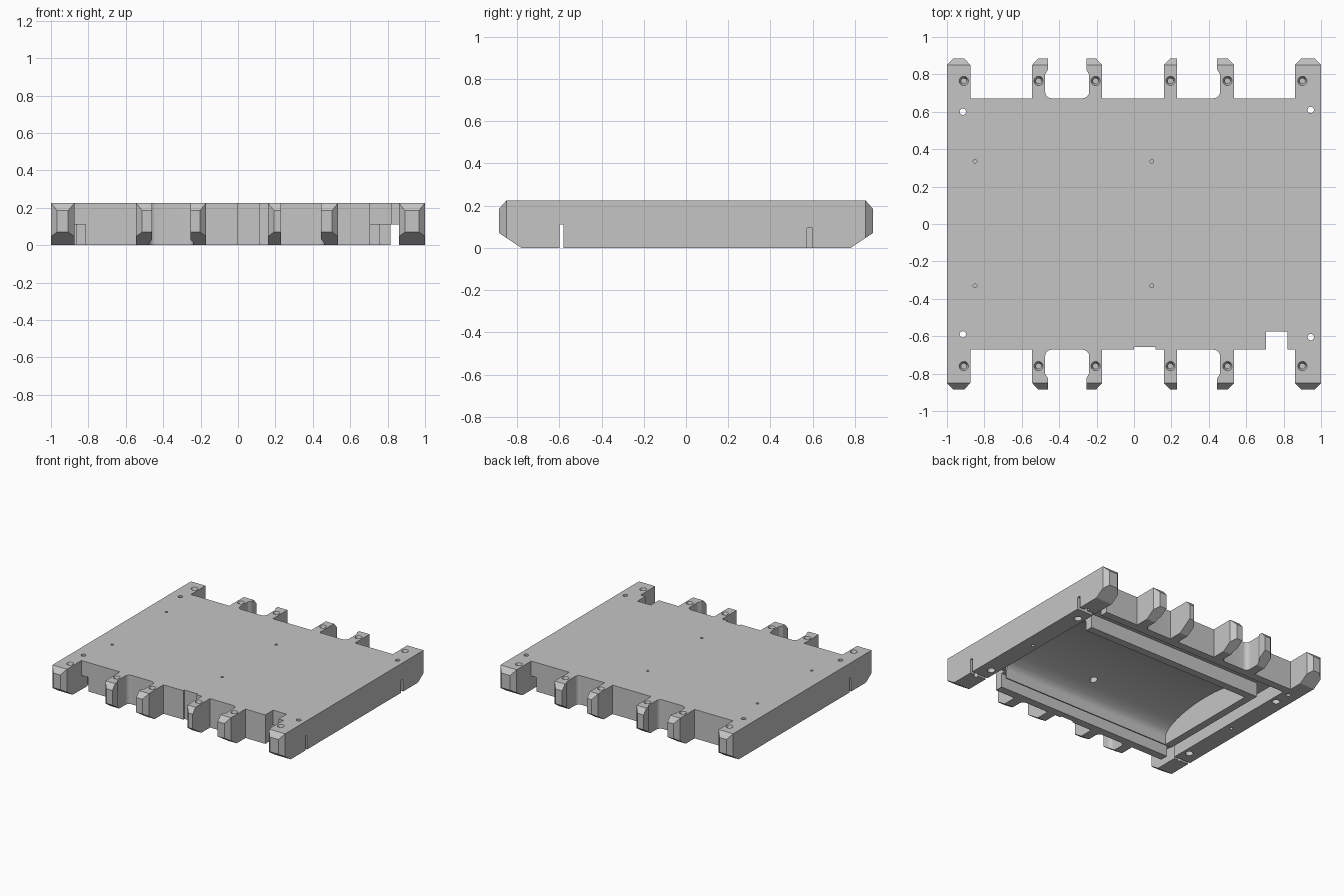
import bpy, bmesh
from math import sin, cos, pi
from mathutils import Matrix, Vector

cube = bpy.data.objects.get("Cube")
if cube:
    bpy.data.objects.remove(cube)

TOP, EDGE, TIP, UNDER = 0.225, 0.672, 0.885, 0.11

grey = bpy.data.materials.new("plain grey")
grey.use_nodes = True
grey.diffuse_color = (0.56, 0.56, 0.56, 1)
grey.node_tree.nodes["Principled BSDF"].inputs["Base Color"].default_value = (0.56, 0.56, 0.56, 1)


def make_object(name, bm):
    bmesh.ops.recalc_face_normals(bm, faces=bm.faces[:])
    mesh = bpy.data.meshes.new(name)
    bm.to_mesh(mesh)
    bm.free()
    mesh.materials.append(grey)
    obj = bpy.data.objects.new(name, mesh)
    bpy.context.collection.objects.link(obj)
    return obj


def add_box(bm, x0, x1, y0, y1, z0, z1):
    centre = Matrix.Translation(((x0 + x1) / 2, (y0 + y1) / 2, (z0 + z1) / 2))
    size = Matrix.Diagonal((x1 - x0, y1 - y0, z1 - z0, 1))
    bmesh.ops.create_cube(bm, size=1, matrix=centre @ size)


def add_hole(bm, x, y, z0, z1, r0, r1):
    bmesh.ops.create_cone(bm, cap_ends=True, segments=20, radius1=r0, radius2=r1,
                          depth=z1 - z0, matrix=Matrix.Translation((x, y, (z0 + z1) / 2)))


def add_prism(bm, points, shift):
    face = bm.faces.new([bm.verts.new(p) for p in points])
    grown = bmesh.ops.extrude_face_region(bm, geom=[face])["geom"]
    bmesh.ops.translate(bm, vec=shift, verts=[v for v in grown if isinstance(v, bmesh.types.BMVert)])


def combine(target, bm, operation):
    helper = make_object("helper", bm)
    helper.hide_render = True
    mod = target.modifiers.new("combine", 'BOOLEAN')
    mod.operation, mod.solver, mod.object = operation, 'EXACT', helper
    bpy.context.view_layer.objects.active = target
    bpy.ops.object.modifier_apply(modifier=mod.name)
    bpy.data.objects.remove(helper)


def cut_boxes(target, *boxes):
    """Cut away boxes one by one, so that they may overlap."""
    for box in boxes:
        bm = bmesh.new()
        add_box(bm, *box)
        combine(target, bm, 'DIFFERENCE')


def tab_side(x, out, hook, chamfer, fillet):
    """Plan points up one side of a tab, from the slab to the tip."""
    r = 0.035
    pts = [(x, EDGE - 0.012)]
    if fillet:
        pts = [(x + out * r, EDGE - 0.012)]
        for i in range(9):
            a = i / 8 * pi / 2
            pts.append((x + out * r * (1 - sin(a)), EDGE + r * (1 - cos(a))))
    if hook:
        pts += [(x, 0.8), (x + out * 0.015, 0.825)]
        x += out * 0.015
    if chamfer:
        pts.append((x, 0.85))
        x -= out * 0.033
    return pts + [(x, TIP)]


def add_tab(bm, x0, x1, left, right, end):
    plan = tab_side(x0, -1, *left) + tab_side(x1, 1, *right)[::-1]
    part = bmesh.new()
    add_prism(part, [(x, y, 0) for x, y in plan], (0, 0, TOP))
    # sloped top and bottom of the tip
    for point, normal in (((0, 0.85, TOP), (0, 0.04, 0.035)), ((0, 0.78, 0), (0, 0.07, -0.105))):
        cut = bmesh.ops.bisect_plane(part, geom=part.verts[:] + part.edges[:] + part.faces[:],
                                     plane_co=Vector(point), plane_no=Vector(normal), clear_outer=True)
        rim = [e for e in cut["geom_cut"] if isinstance(e, bmesh.types.BMEdge)]
        bmesh.ops.holes_fill(part, edges=rim)
    bmesh.ops.scale(part, vec=(1, end, 1), verts=part.verts[:])
    bmesh.ops.recalc_face_normals(part, faces=part.faces[:])
    temp = bpy.data.meshes.new("temp")
    part.to_mesh(temp)
    part.free()
    bm.from_mesh(temp)
    bpy.data.meshes.remove(temp)


# slab
bm = bmesh.new()
add_box(bm, -1, 1, -EDGE, EDGE, 0, TOP)
base = make_object("base_tray", bm)

# edge tabs: x range, then (hook, chamfer, fillet) for the left and right sides
cut_side, plain, hooked = (False, True, False), (False, False, False), (True, False, True)
tabs = [(-1, -0.875, cut_side, cut_side), (-0.545, -0.475, cut_side, hooked),
        (-0.24, -0.17, hooked, cut_side), (0.16, 0.23, cut_side, plain),
        (0.46, 0.535, hooked, cut_side), (0.86, 1, cut_side, cut_side)]
bm = bmesh.new()
for end in (-1, 1):
    for tab in tabs:
        add_tab(bm, *tab, end)
combine(base, bm, 'UNION')

# underside channels along the front, back and both sides
cut_boxes(base,
          (-0.86, 0.86, 0.44, 0.61, -0.1, UNDER),
          (-0.86, 0.86, -0.61, -0.5, -0.1, UNDER),
          (-0.86, -0.76, -0.55, 0.5, -0.1, UNDER),
          (0.76, 0.86, -0.55, 0.5, -0.1, UNDER))

# arched pocket in the underside, open to the left side channel
arch = [(-0.7, -0.055 - 0.435 * cos(i / 24 * pi), 0.06 + 0.13 * sin(i / 24 * pi)) for i in range(25)]
bm = bmesh.new()
add_prism(bm, [(-0.7, -0.49, -0.1)] + arch + [(-0.7, 0.38, -0.1)], (1.47, 0, 0))
combine(base, bm, 'DIFFERENCE')

# skirt notches
cut_boxes(base,
          (-0.874, -0.815, -0.7, -0.6, -0.1, UNDER),
          (0.815, 0.86, -0.7, -0.6, -0.1, UNDER),
          (0.815, 0.86, 0.6, 0.7, -0.1, UNDER))

# side slots, shallow front recess and front socket
cut_boxes(base,
          (0.85, 1.1, -0.6, -0.58, -0.1, UNDER),
          (-1.1, -0.85, -0.6, -0.58, -0.1, UNDER),
          (0.85, 1.1, 0.573, 0.6, -0.1, 0.095),
          (0, 0.115, -0.7, -0.658, -0.1, 0.3),
          (0.705, 0.82, -0.7, -0.575, -0.1, 0.3))

# countersunk screw holes in the tabs
screws = [(x, y) for x in (-0.91, -0.51, -0.205, 0.195, 0.5, 0.9) for y in (-0.76, 0.765)]
for floor, top, r0, r1 in ((0.2, 0.23, 0.014, 0.027), (0.08, 0.21, 0.014, 0.014)):
    bm = bmesh.new()
    for x, y in screws:
        add_hole(bm, x, y, floor, top, r0, r1)
    combine(base, bm, 'DIFFERENCE')

# locating holes through the deck, pin holes above and blind holes below
bm = bmesh.new()
for x, y in ((-0.915, -0.59), (-0.915, 0.6), (0.945, -0.605), (0.945, 0.61)):
    add_hole(bm, x, y, -0.1, 0.3, 0.017, 0.017)
for y in (-0.33, 0.335):
    for x in (-0.85, 0.095):
        add_hole(bm, x, y, 0.212, 0.3, 0.01, 0.01)
    add_hole(bm, 0.095, y, 0.1, 0.207, 0.027, 0.027)
for x in (-0.91, 0.91):
    add_hole(bm, x, -0.02, -0.1, 0.05, 0.012, 0.012)
    for y in (-0.48, 0.47):
        add_hole(bm, x, y, -0.1, 0.06, 0.028, 0.028)
combine(base, bm, 'DIFFERENCE')

bpy.ops.object.select_all(action='DESELECT')
base.select_set(True)
bpy.context.view_layer.objects.active = base
bpy.ops.object.shade_smooth_by_angle(angle=pi / 7)
